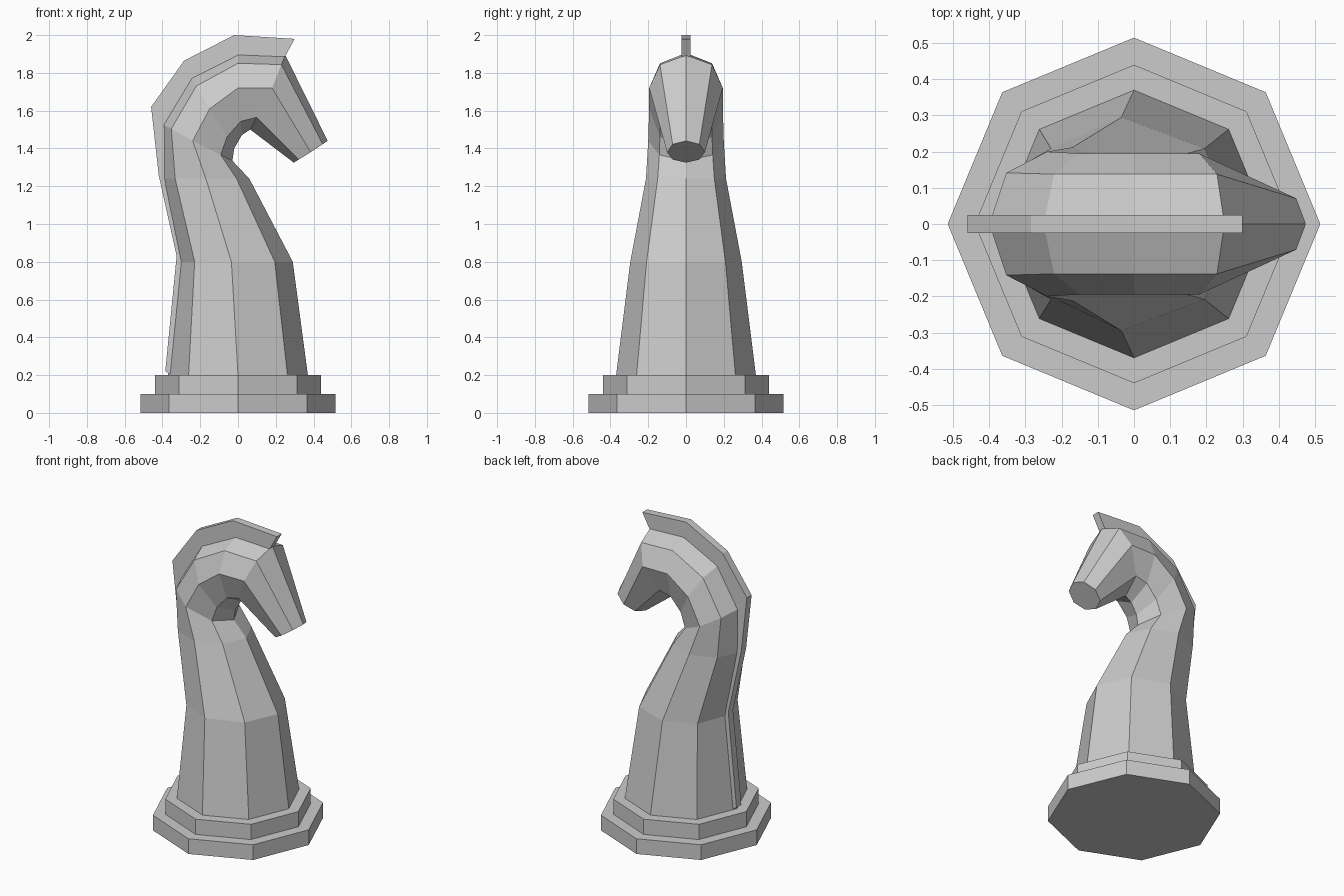
import bpy, bmesh
from math import sin, cos, pi
from mathutils import Vector

if "Cube" in bpy.data.objects:
    bpy.data.objects.remove(bpy.data.objects["Cube"])


def make_object(name, bm):
    bmesh.ops.recalc_face_normals(bm, faces=bm.faces)
    mesh = bpy.data.meshes.new(name)
    bm.to_mesh(mesh)
    bm.free()
    obj = bpy.data.objects.new(name, mesh)
    bpy.context.collection.objects.link(obj)
    return obj


def loft(name, rings):
    """Skin a list of point rings and cap both ends."""
    bm = bmesh.new()
    loops = [[bm.verts.new(p) for p in ring] for ring in rings]
    n = len(loops[0])
    for a, b in zip(loops, loops[1:]):
        for i in range(n):
            j = (i + 1) % n
            bm.faces.new((a[i], a[j], b[j], b[i]))
    bm.faces.new(loops[0][::-1])
    bm.faces.new(loops[-1])
    return make_object(name, bm)


def octagon(outer, side, inner, half_width):
    """Eight-sided section from its spine, middle and throat points (x, z)."""
    mid, out, inn = (Vector((p[0], 0, p[1])) for p in (side, outer, inner))
    ring = []
    for k in range(8):
        c, s = cos(k * pi / 4), sin(k * pi / 4)
        arm = out - mid if c > 0 else inn - mid
        ring.append(mid + arm * abs(c) + Vector((0, half_width * s, 0)))
    return ring


def disc(r, z):
    return octagon((-r, z), (0, z), (r, z), r)


# Stepped base
loft("base_lower_step", [disc(0.515, 0), disc(0.515, 0.1)])
loft("base_upper_step", [disc(0.44, 0.1), disc(0.44, 0.2)])

# Neck and head: spine, middle, throat, half width
sections = [
    ((-0.37, 0.20), (0.00, 0.20), (0.37, 0.20), 0.37),
    ((-0.31, 0.80), (-0.035, 0.80), (0.29, 0.80), 0.295),
    ((-0.40, 1.24), (-0.17, 1.24), (0.06, 1.24), 0.212),
    ((-0.40, 1.53), (-0.24, 1.44), (-0.03, 1.335), 0.20),
    ((-0.25, 1.78), (-0.15, 1.61), (-0.02, 1.40), 0.195),
    ((0.00, 1.905), (0.00, 1.72), (0.02, 1.47), 0.195),
    ((0.25, 1.895), (0.18, 1.72), (0.065, 1.50), 0.195),
    ((0.475, 1.44), (0.385, 1.38), (0.295, 1.325), 0.10),
]
loft("neck_and_head", [octagon(*s) for s in sections])

# Mane: thin ridge following the spine
crest = [(-0.385, 0.22), (-0.325, 0.83), (-0.42, 1.26), (-0.46, 1.62),
         (-0.285, 1.865), (-0.02, 2.0), (0.30, 1.98)]
root = [(-0.35, 0.20), (-0.285, 0.80), (-0.375, 1.24), (-0.375, 1.515),
        (-0.235, 1.755), (0.0, 1.88), (0.24, 1.87)]
loft("mane", [[(cx, -0.025, cz), (cx, 0.025, cz), (rx, 0.025, rz), (rx, -0.025, rz)]
              for (cx, cz), (rx, rz) in zip(crest, root)])
